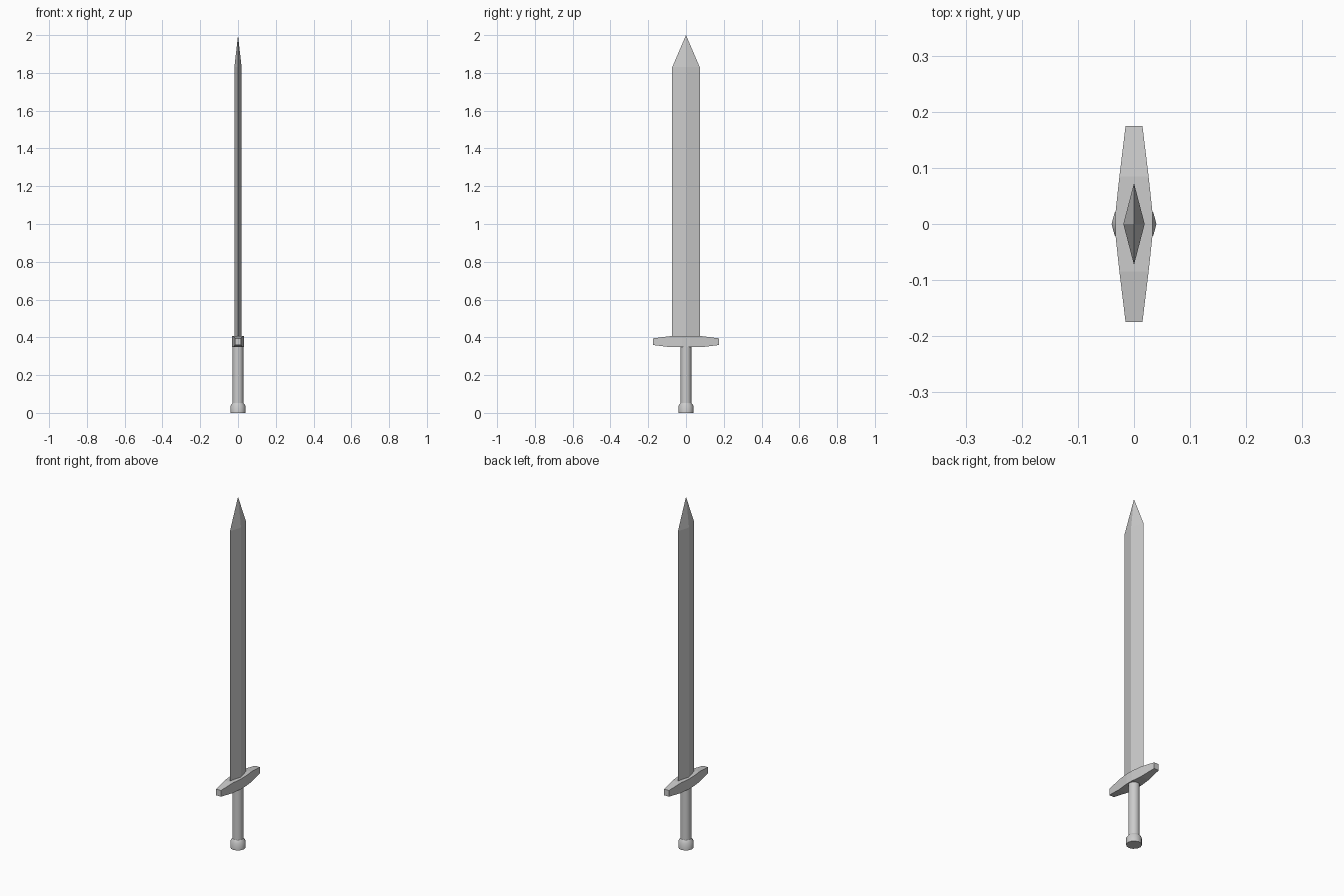
import bpy, math

if "Cube" in bpy.data.objects:
    bpy.data.objects.remove(bpy.data.objects["Cube"])


def make_object(name, verts, faces):
    mesh = bpy.data.meshes.new(name)
    mesh.from_pydata(verts, [], faces)
    mesh.update()
    obj = bpy.data.objects.new(name, mesh)
    bpy.context.collection.objects.link(obj)
    return obj


def loft(name, rings):
    """Skin equal-length rings, listed along the object's axis, and cap both ends."""
    n = len(rings[0])
    verts = [v for ring in rings for v in ring]
    faces = [(k * n + i, k * n + (i + 1) % n, (k + 1) * n + (i + 1) % n, (k + 1) * n + i)
             for k in range(len(rings) - 1) for i in range(n)]
    last = (len(rings) - 1) * n
    faces += [tuple(reversed(range(n))), tuple(range(last, last + n))]
    return make_object(name, verts, faces)


def circle(radius, z, sides=12):
    return [(radius * math.cos(math.tau * i / sides),
             radius * math.sin(math.tau * i / sides), z) for i in range(sides)]


def smooth(obj):
    bpy.ops.object.select_all(action='DESELECT')
    obj.select_set(True)
    bpy.context.view_layer.objects.active = obj
    bpy.ops.object.shade_smooth_by_angle(angle=math.radians(35))


# Blade: diamond section running up to a point
def diamond(z, hx=0.019, hy=0.073):
    return [(hx, 0, z), (0, hy, z), (-hx, 0, z), (0, -hy, z)]


blade_verts = diamond(0.39) + diamond(1.83) + [(0, 0, 2.0)]
blade_faces = [(3, 2, 1, 0)]
for i in range(4):
    j = (i + 1) % 4
    blade_faces += [(i, j, 4 + j, 4 + i), (4 + i, 4 + j, 8)]
make_object("blade", blade_verts, blade_faces)

# Crossguard: rectangular sections along y, tapering to both ends
half = [(0.175, 0.015, 0.0175), (0.085, 0.026, 0.029), (0.02, 0.033, 0.029)]
stations = [(-y, hx, hz) for y, hx, hz in half] + half[::-1]
zc = 0.377
loft("crossguard", [[(-hx, y, zc - hz), (-hx, y, zc + hz), (hx, y, zc + hz), (hx, y, zc - hz)]
                    for y, hx, hz in stations])

# Grip: plain cylinder
smooth(loft("grip", [circle(0.029, 0.04), circle(0.029, 0.36)]))

# Pommel: short drum with a sloped shoulder
smooth(loft("pommel", [circle(0.04, 0), circle(0.04, 0.037), circle(0.029, 0.053)]))
